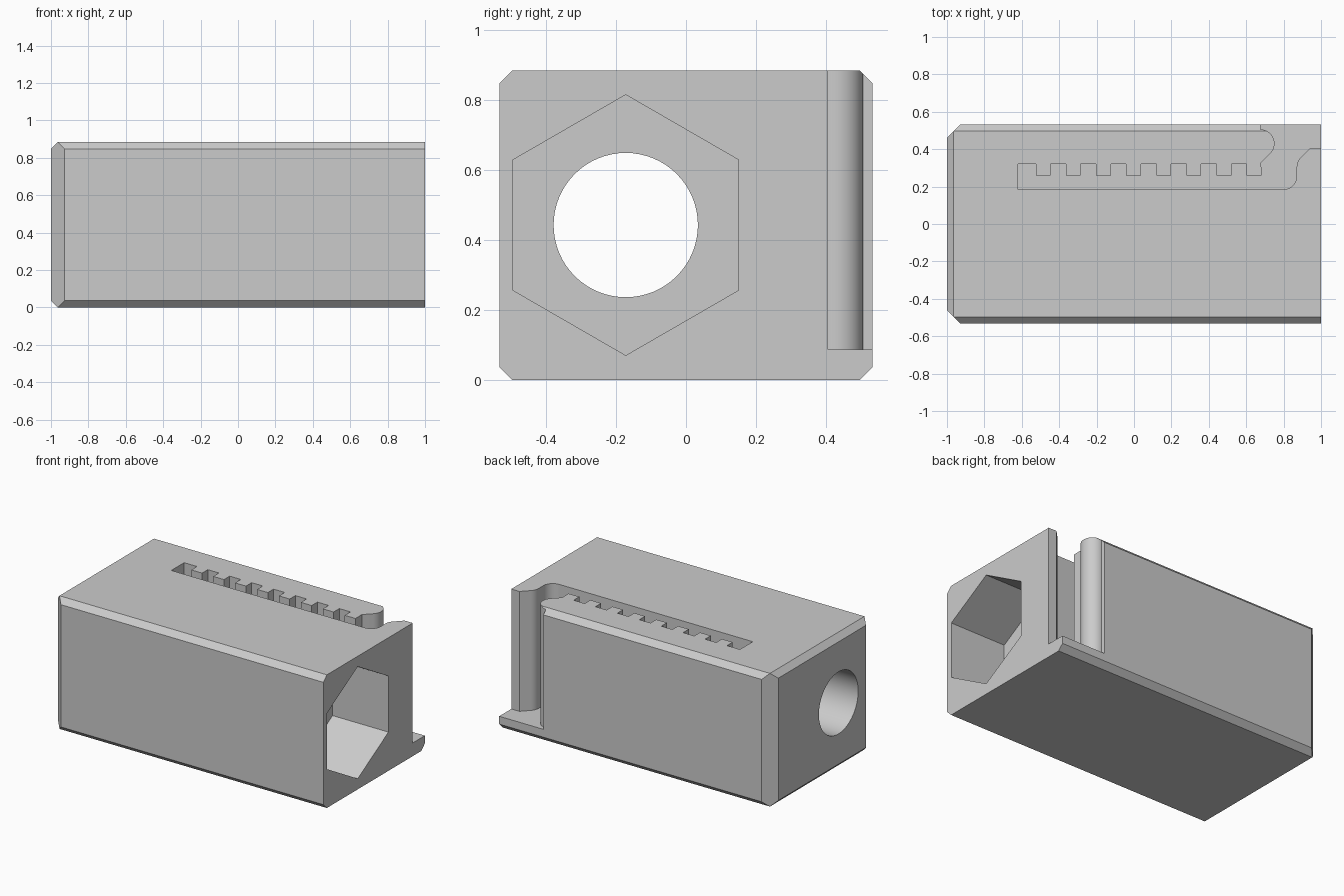
import bpy, bmesh, math
from mathutils import Vector

cube = bpy.data.objects.get("Cube")
if cube:
    bpy.data.objects.remove(cube, do_unlink=True)

HY, H, CH = 0.532, 0.884, 0.036      # half depth, height, small chamfer
BORE_Y, BORE_Z = -0.172, 0.443       # bore axis
FLOOR = 0.088                        # bottom of the slot

grey = bpy.data.materials.new("plain grey")
grey.use_nodes = True
grey.diffuse_color = (0.6, 0.6, 0.6, 1)
grey.node_tree.nodes["Principled BSDF"].inputs["Base Color"].default_value = grey.diffuse_color


def add_object(name, bm):
    bmesh.ops.recalc_face_normals(bm, faces=bm.faces)
    mesh = bpy.data.meshes.new(name)
    bm.to_mesh(mesh)
    bm.free()
    mesh.materials.append(grey)
    ob = bpy.data.objects.new(name, mesh)
    bpy.context.collection.objects.link(ob)
    return ob


def prism(name, points, direction):
    """Extrude a closed outline along a direction."""
    bm = bmesh.new()
    face = bm.faces.new([bm.verts.new(p) for p in points])
    ext = bmesh.ops.extrude_face_region(bm, geom=[face])
    moved = [g for g in ext["geom"] if isinstance(g, bmesh.types.BMVert)]
    bmesh.ops.translate(bm, verts=moved, vec=Vector(direction))
    return add_object(name, bm)


def arc(cx, cy, r, start, end, steps=12):
    angles = [math.radians(start + (end - start) * i / steps) for i in range(steps + 1)]
    return [(cx + r * math.cos(a), cy + r * math.sin(a)) for a in angles]


def bore_cutter(name, sides, radius, x0, x1):
    ring = arc(BORE_Y, BORE_Z, radius, 90, 450, sides)[:-1]
    return prism(name, [(x0, y, z) for y, z in ring], (x1 - x0, 0, 0))


# Block: long edges and the left end are chamfered, the right end is square
bm = bmesh.new()
for s in (-1, 1):
    for z in (0, H):
        for x in (-1 + CH, 1):
            bm.verts.new((x, s * (HY - CH), z))
    for z in (CH, H - CH):
        for x, y in ((-1, HY - 2 * CH), (-1 + 2 * CH, HY), (1, HY)):
            bm.verts.new((x, s * y, z))
bmesh.ops.convex_hull(bm, input=bm.verts)
bmesh.ops.dissolve_limit(bm, angle_limit=0.01, verts=bm.verts, edges=bm.edges)
block = add_object("holder_block", bm)

# Slot outline: plain wall, curved mouth, open back corner, rounded knob, teeth
outline = [(-0.62, 0.185)]
outline += arc(0.80, 0.255, 0.07, -90, 0)
outline += arc(0.94, 0.305, 0.07, 180, 135, 6)
outline += [(0.94, 0.405), (1.1, 0.405), (1.1, 0.7), (0.675, 0.7)]
outline += arc(0.675, 0.43, 0.076, 90, -45, 24)
outline += [(0.68, 0.328)]
for i in reversed(range(8)):
    x = -0.525 + 0.161 * i
    outline += [(x + 0.079, 0.32)] if i < 7 else []
    outline += [(x + 0.079, 0.26), (x, 0.26), (x, 0.32)]
outline += [(-0.62, 0.32)]

cutters = [
    prism("slot_cutter", [(x, y, FLOOR) for x, y in outline], (0, 0, 1)),
    bore_cutter("round_bore_cutter", 64, 0.206, -1.1, 0.8),
    bore_cutter("hex_pocket_cutter", 6, 0.372, 0.59, 1.1),
]

# Cut the slot, the through bore and the hexagonal pocket
bpy.context.view_layer.objects.active = block
for cutter in cutters:
    mod = block.modifiers.new(cutter.name, "BOOLEAN")
    mod.operation = "DIFFERENCE"
    mod.solver = "EXACT"
    mod.object = cutter
    bpy.ops.object.modifier_apply(modifier=mod.name)
    bpy.data.objects.remove(cutter, do_unlink=True)

# Smooth curved walls, keep hard edges
bpy.ops.object.select_all(action="DESELECT")
block.select_set(True)
bpy.ops.object.shade_smooth_by_angle(angle=math.radians(25))
